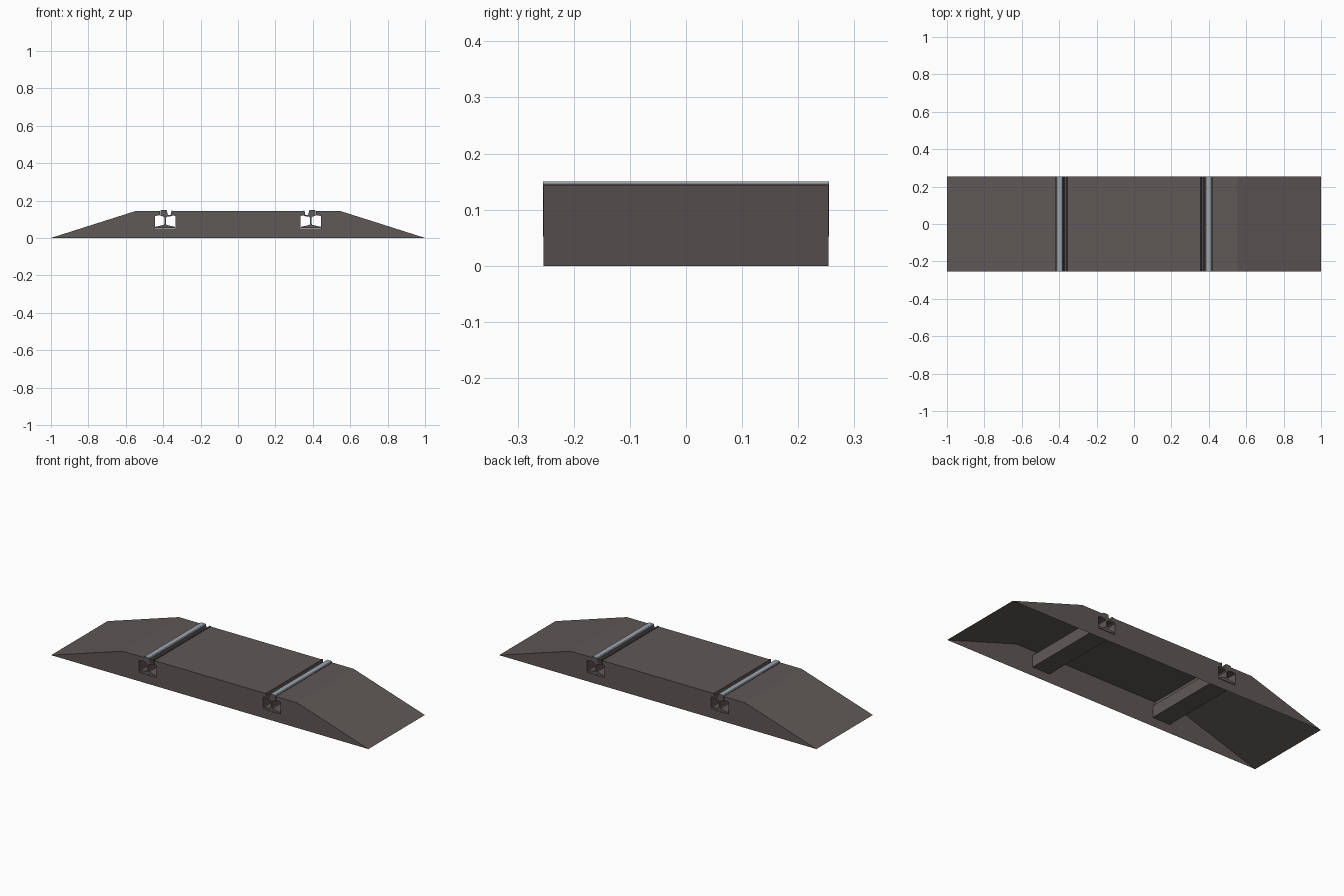
import bpy, bmesh

if "Cube" in bpy.data.objects:
    bpy.data.objects.remove(bpy.data.objects["Cube"])

def material(name, rgb):
    m = bpy.data.materials.new(name)
    m.diffuse_color = (*rgb, 1)
    m.use_nodes = True
    m.node_tree.nodes["Principled BSDF"].inputs["Base Color"].default_value = m.diffuse_color
    return m

brown = material("dark brown panel", (0.115, 0.098, 0.095))
steel = material("polished steel", (0.34, 0.38, 0.43))

def make_object(name, bm, mats):
    me = bpy.data.meshes.new(name)
    bm.to_mesh(me)
    bm.free()
    for m in mats:
        me.materials.append(m)
    ob = bpy.data.objects.new(name, me)
    bpy.context.collection.objects.link(ob)
    return ob

def extrude_profile(pts, half, open_bottom=False):
    """Extrude a clockwise xz outline along y, with end caps; the last edge may stay open."""
    bm = bmesh.new()
    front = [bm.verts.new((x, -half, z)) for x, z in pts]
    back = [bm.verts.new((x, half, z)) for x, z in pts]
    n = len(pts)
    for i in range(n - 1 if open_bottom else n):
        j = (i + 1) % n
        bm.faces.new((front[i], front[j], back[j], back[i]))
    bm.faces.new(front[::-1])
    bm.faces.new(back)
    bm.normal_update()
    return bm

# Crossing deck: ramps, flat middle and two rail troughs, open underneath
half_deck = [(-1, 0), (-0.55, 0.143), (-0.416, 0.143), (-0.416, 0.122),
             (-0.445, 0.117), (-0.445, 0.05), (-0.335, 0.05), (-0.335, 0.117),
             (-0.349, 0.122), (-0.349, 0.143)]
deck = half_deck + [(-x, z) for x, z in reversed(half_deck)]
make_object("crossing_deck", extrude_profile(deck, 0.254, True), [brown])

# Grooved rails: foot, web, running head and flange lip
rail = [(-0.444, 0.052), (-0.444, 0.059), (-0.396, 0.070), (-0.394, 0.076),
        (-0.394, 0.108), (-0.398, 0.114), (-0.415, 0.119), (-0.415, 0.146),
        (-0.411, 0.150), (-0.384, 0.150), (-0.380, 0.146), (-0.377, 0.128),
        (-0.372, 0.123), (-0.363, 0.123), (-0.358, 0.128), (-0.356, 0.146),
        (-0.350, 0.146), (-0.350, 0.117), (-0.380, 0.114), (-0.385, 0.108),
        (-0.385, 0.076), (-0.383, 0.070), (-0.336, 0.059), (-0.336, 0.052)]
for name, side in (("left_rail", 1), ("right_rail", -1)):
    pts = [(x * side, z) for x, z in rail]
    bm = extrude_profile(pts if side == 1 else pts[::-1], 0.255)
    # Worn running surface on top of the head
    for f in bm.faces:
        c = f.calc_center_median()
        if abs(c.x) > 0.379 and c.z > 0.147 and f.normal.z > 0.3:
            f.material_index = 1
    make_object(name, bm, [brown, steel])
